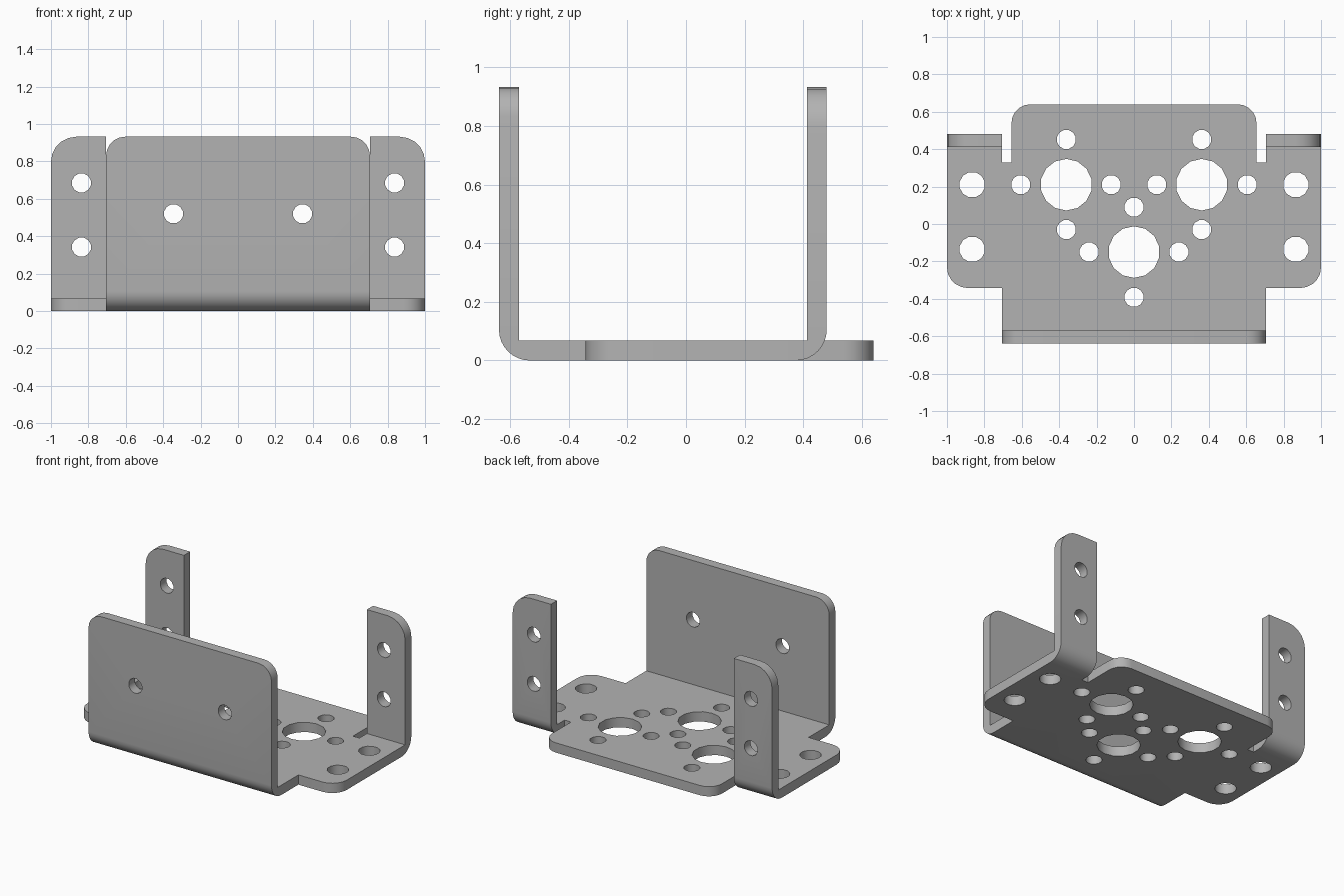
import bpy, bmesh, math
from mathutils import Vector, Matrix

if "Cube" in bpy.data.objects:
    bpy.data.objects.remove(bpy.data.objects["Cube"])

T = 0.068            # sheet thickness
R = 0.105            # outer bend radius
TOP = 0.932          # height of the upright flanges
FRONT, BACK = -0.638, 0.48
SIDE = 0.705         # half width of the front wall, inner edge of the ears


def fillet(points, segments=5):
    """Outline from (x, y, radius) right-angle corners."""
    out = []
    for i, (x, y, r) in enumerate(points):
        p = Vector((x, y))
        if r == 0:
            out.append(p)
            continue
        a = (Vector(points[i - 1][:2]) - p).normalized() * r
        b = (Vector(points[(i + 1) % len(points)][:2]) - p).normalized() * r
        for k in range(segments + 1):
            t = k / segments * math.pi / 2
            out.append(p + a * (1 - math.sin(t)) + b * (1 - math.cos(t)))
    return out


def circle(x, y, r, n):
    return [Vector((x + r * math.cos(2 * math.pi * (k + .5) / n),
                    y + r * math.sin(2 * math.pi * (k + .5) / n))) for k in range(n)]


def sheet(bm, loops, depth, matrix):
    """Outline with holes, filled, given thickness and placed."""
    part = bmesh.new()
    for loop in loops:
        vs = [part.verts.new((p.x, p.y, 0)) for p in loop]
        for i, v in enumerate(vs):
            part.edges.new((vs[i - 1], v))
    bmesh.ops.triangle_fill(part, use_beauty=True, edges=part.edges[:])
    res = bmesh.ops.extrude_face_region(part, geom=part.faces[:], use_keep_orig=True)
    moved = [g for g in res["geom"] if isinstance(g, bmesh.types.BMVert)]
    bmesh.ops.translate(part, verts=moved, vec=(0, 0, depth))
    part.transform(matrix)
    tmp = bpy.data.meshes.new("tmp")
    part.to_mesh(tmp)
    part.free()
    bm.from_mesh(tmp)
    bpy.data.meshes.remove(tmp)


def bend(bm, y_outer, inward, x0, x1):
    """Quarter-round fold with a sharp inner corner."""
    arc = [(y_outer + inward * R * (1 - math.sin(t)), R * (1 - math.cos(t)))
           for t in (k / 8 * math.pi / 2 for k in range(9))]
    prof = arc + [(y_outer + inward * T, R), (y_outer + inward * T, T),
                  (y_outer + inward * R, T)]
    a = [bm.verts.new((x0, y, z)) for y, z in prof]
    b = [bm.verts.new((x1, y, z)) for y, z in prof]
    bm.faces.new(a)
    bm.faces.new(b)
    for i in range(len(prof)):
        bm.faces.new((a[i - 1], a[i], b[i], b[i - 1]))


bm = bmesh.new()

# Base plate with ears, rear tongue and relief slots
half = [(SIDE, FRONT + R, 0), (SIDE, -0.342, 0), (1, -0.342, 0.11), (1, BACK - R, 0),
        (SIDE, BACK - R, 0), (SIDE, 0.33, 0), (0.655, 0.33, 0), (0.655, 0.64, 0.1)]
base = fillet(half + [(-x, y, r) for x, y, r in reversed(half)])
holes = [circle(0, -0.15, 0.138, 14), circle(0, 0.09, 0.052, 12), circle(0, -0.392, 0.052, 12)]
for s in (-1, 1):
    holes.append(circle(s * 0.362, 0.21, 0.138, 14))
    for x, y in ((0.362, 0.452), (0.605, 0.21), (0.122, 0.21), (0.362, -0.03), (0.24, -0.15)):
        holes.append(circle(s * x, y, 0.052, 12))
    for y in (0.21, -0.135):
        holes.append(circle(s * 0.865, y, 0.069, 12))
sheet(bm, [base] + holes, T, Matrix.Identity(4))


def upright(y):
    return Matrix.Translation((0, y, 0)) @ Matrix.Rotation(math.pi / 2, 4, 'X')


# Front wall and its fold
wall = fillet([(-SIDE, R, 0), (SIDE, R, 0), (SIDE, TOP, 0.1), (-SIDE, TOP, 0.1)])
sheet(bm, [wall] + [circle(s * 0.345, 0.52, 0.052, 12) for s in (-1, 1)], T, upright(FRONT + T))
bend(bm, FRONT, 1, -SIDE, SIDE)

# Two rear arms and their folds
for s in (-1, 1):
    arm = fillet([(s * SIDE, R, 0), (s, R, 0), (s, TOP, 0.135), (s * SIDE, TOP, 0)])
    sheet(bm, [arm] + [circle(s * 0.837, z, 0.052, 12) for z in (0.685, 0.342)], T, upright(BACK))
    bend(bm, BACK, -1, s * SIDE, s)

# Weld the sheet parts and drop the hidden seam faces
bmesh.ops.remove_doubles(bm, verts=bm.verts[:], dist=1e-4)
seams = [f for f in bm.faces if all(len(e.link_faces) > 2 for e in f.edges)]
bmesh.ops.delete(bm, geom=seams, context='FACES')
bmesh.ops.recalc_face_normals(bm, faces=bm.faces[:])

mesh = bpy.data.meshes.new("mounting_bracket")
bm.to_mesh(mesh)
bm.free()
bracket = bpy.data.objects.new("mounting_bracket", mesh)
bpy.context.collection.objects.link(bracket)

metal = bpy.data.materials.new("grey_metal")
metal.diffuse_color = (0.45, 0.45, 0.45, 1)
metal.use_nodes = True
metal.node_tree.nodes["Principled BSDF"].inputs["Base Color"].default_value = metal.diffuse_color
mesh.materials.append(metal)

bpy.context.view_layer.objects.active = bracket
bracket.select_set(True)
bpy.ops.object.shade_smooth_by_angle(angle=math.radians(35))
